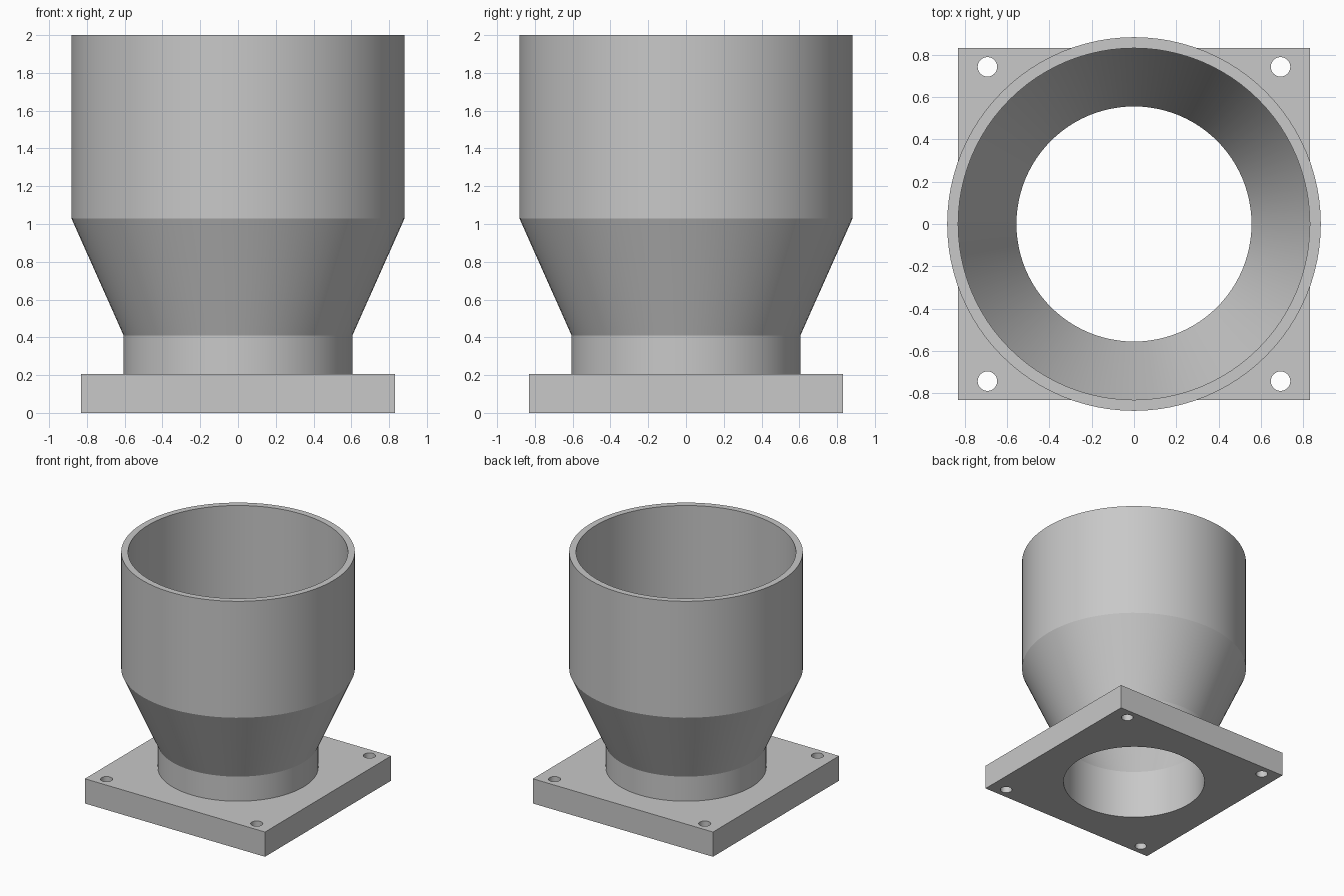
import bpy, bmesh, math

if "Cube" in bpy.data.objects:
    bpy.data.objects.remove(bpy.data.objects["Cube"])

SEG = 96
BORE = 0.555

grey = bpy.data.materials.new("light_grey")
grey.diffuse_color = (0.58, 0.58, 0.58, 1)
grey.use_nodes = True
grey.node_tree.nodes["Principled BSDF"].inputs["Base Color"].default_value = grey.diffuse_color


def finish(obj, angle):
    bpy.ops.object.select_all(action='DESELECT')
    obj.select_set(True)
    bpy.context.view_layer.objects.active = obj
    bpy.ops.object.shade_smooth_by_angle(angle=math.radians(angle))


def revolve(name, profile):
    """Spin a (radius, z) profile around the z axis."""
    bm = bmesh.new()
    verts = [bm.verts.new((r, 0, z)) for r, z in profile]
    edges = [bm.edges.new(pair) for pair in zip(verts, verts[1:])]
    bmesh.ops.spin(bm, geom=verts + edges, cent=(0, 0, 0), axis=(0, 0, 1),
                   angle=2 * math.pi, steps=SEG, use_merge=True)
    bmesh.ops.remove_doubles(bm, verts=bm.verts, dist=1e-5)
    bmesh.ops.recalc_face_normals(bm, faces=bm.faces)
    # The top rim must face up
    rim = max(bm.faces, key=lambda f: f.calc_center_median().z)
    if rim.normal.z < 0:
        bmesh.ops.reverse_faces(bm, faces=bm.faces)
    mesh = bpy.data.meshes.new(name)
    bm.to_mesh(mesh)
    bm.free()
    obj = bpy.data.objects.new(name, mesh)
    bpy.context.collection.objects.link(obj)
    mesh.materials.append(grey)
    return obj


def drill(target, x, y, radius, sides):
    """Cut a vertical round hole through the target."""
    bpy.ops.mesh.primitive_cylinder_add(vertices=sides, radius=radius, depth=1,
                                        location=(x, y, 0.1))
    cutter = bpy.context.object
    cutter.name = "hole_cutter"
    cutter.hide_render = True
    # Line the bore facets up with the funnel
    cutter.rotation_euler.z = math.pi / 2
    bpy.context.view_layer.objects.active = target
    mod = target.modifiers.new("hole", 'BOOLEAN')
    mod.operation = 'DIFFERENCE'
    mod.solver = 'EXACT'
    mod.object = cutter
    bpy.ops.object.modifier_apply(modifier=mod.name)
    bpy.data.objects.remove(cutter, do_unlink=True)


# Square mounting flange with centre bore and four screw holes
bpy.ops.mesh.primitive_cube_add(size=1, location=(0, 0, 0.103))
flange = bpy.context.object
flange.name = "mounting_flange"
flange.scale = (1.66, 1.66, 0.206)
bpy.ops.object.transform_apply(location=True, rotation=True, scale=True)
flange.data.materials.append(grey)
drill(flange, 0, 0, BORE, SEG)
for sx in (-1, 1):
    for sy in (-1, 1):
        drill(flange, sx * 0.692, sy * 0.742, 0.046, 32)
finish(flange, 30)

# Hollow funnel: neck, cone and wide cup, open at both ends
funnel = revolve("funnel_tube", [
    (0.606, 0.206), (0.606, 0.411), (0.882, 1.03), (0.882, 2.0),
    (0.83, 2.0), (0.83, 1.03), (BORE, 0.411), (BORE, 0.206)])
finish(funnel, 20)
